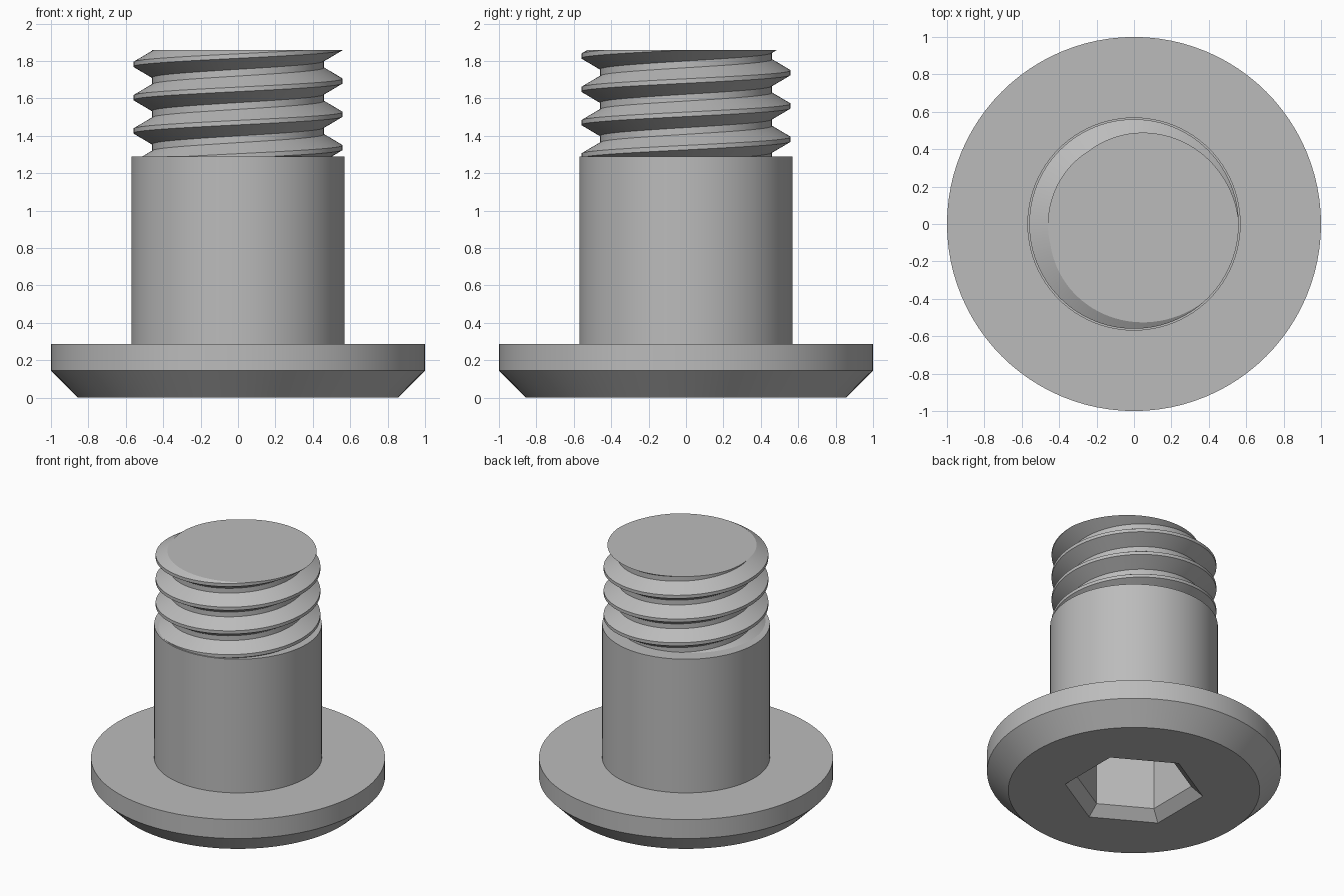
import bpy
import bmesh
from math import cos, sin, tau, radians
from mathutils import Vector

cube = bpy.data.objects.get("Cube")
if cube:
    bpy.data.objects.remove(cube, do_unlink=True)

# Single plain metal colour
GREY = (0.5, 0.5, 0.5, 1.0)
steel = bpy.data.materials.new("grey_steel")
steel.use_nodes = True
steel.diffuse_color = GREY
steel.node_tree.nodes["Principled BSDF"].inputs["Base Color"].default_value = GREY


def make_object(name, bm):
    bmesh.ops.recalc_face_normals(bm, faces=bm.faces[:])
    mesh = bpy.data.meshes.new(name)
    bm.to_mesh(mesh)
    bm.free()
    mesh.materials.append(steel)
    obj = bpy.data.objects.new(name, mesh)
    bpy.context.collection.objects.link(obj)
    return obj


def lathe(name, profile, sides, start=0.0):
    """Turn (radius, height) points around z and cap both ends."""
    bm = bmesh.new()
    rings = []
    for r, z in profile:
        angles = [start + tau * i / sides for i in range(sides)]
        rings.append([bm.verts.new((r * cos(a), r * sin(a), z)) for a in angles])
    for low, high in zip(rings, rings[1:]):
        for i in range(sides):
            n = (i + 1) % sides
            bm.faces.new((low[i], low[n], high[n], high[i]))
    bm.faces.new(rings[0])
    bm.faces.new(rings[-1])
    return make_object(name, bm)


def select_only(obj):
    bpy.ops.object.select_all(action="DESELECT")
    obj.select_set(True)
    bpy.context.view_layer.objects.active = obj


def smooth(obj):
    select_only(obj)
    bpy.ops.object.shade_smooth_by_angle(angle=radians(25))


# Chamfered head and plain shoulder
SHOULDER_TOP = 1.29
body = lathe("head_and_shoulder", [(0.855, 0), (1, 0.145), (1, 0.287), (0.57, 0.287),
                                   (0.57, SHOULDER_TOP)], 96)

# Hexagonal drive socket with a chamfered mouth
cutter = lathe("socket_cutter", [(0.486, -0.01), (0.395, 0.07), (0.395, 0.5)], 6, radians(30))
cutter.hide_render = True
cut = body.modifiers.new("socket", "BOOLEAN")
cut.operation = "DIFFERENCE"
cut.solver = "EXACT"
cut.object = cutter
select_only(body)
bpy.ops.object.modifier_apply(modifier=cut.name)
bpy.data.objects.remove(cutter, do_unlink=True)
smooth(body)

# Right-handed thread: a helical profile joined to itself one pitch higher
PITCH, SIDES, TURNS, TOP = 0.178, 96, 6, 1.86
START = 1.693 - 4 * PITCH
PROFILE = [(0.56, -0.012), (0.56, 0.012), (0.46, 0.071), (0.46, 0.107)]
STEP = len(PROFILE)

bm = bmesh.new()
columns = []
for i in range(SIDES):
    a = tau * i / SIDES
    columns.append([bm.verts.new((r * cos(a), r * sin(a), START + PITCH * (t + i / SIDES) + z))
                    for t in range(TURNS) for r, z in PROFILE])
for i in range(SIDES):
    here = columns[i]
    after = columns[i + 1] if i + 1 < SIDES else columns[0][STEP:]
    for j in range(min(len(here), len(after)) - 1):
        bm.faces.new((here[j], after[j], after[j + 1], here[j + 1]))

# Trim the thread flat at both ends and cap it
for height, direction in ((SHOULDER_TOP, -1), (TOP, 1)):
    result = bmesh.ops.bisect_plane(bm, geom=bm.verts[:] + bm.edges[:] + bm.faces[:],
                                    dist=1e-6, plane_co=Vector((0, 0, height)),
                                    plane_no=Vector((0, 0, direction)), clear_outer=True)
    rim = [e for e in result["geom_cut"] if isinstance(e, bmesh.types.BMEdge)]
    bmesh.ops.edgeloop_fill(bm, edges=rim)
smooth(make_object("thread", bm))
